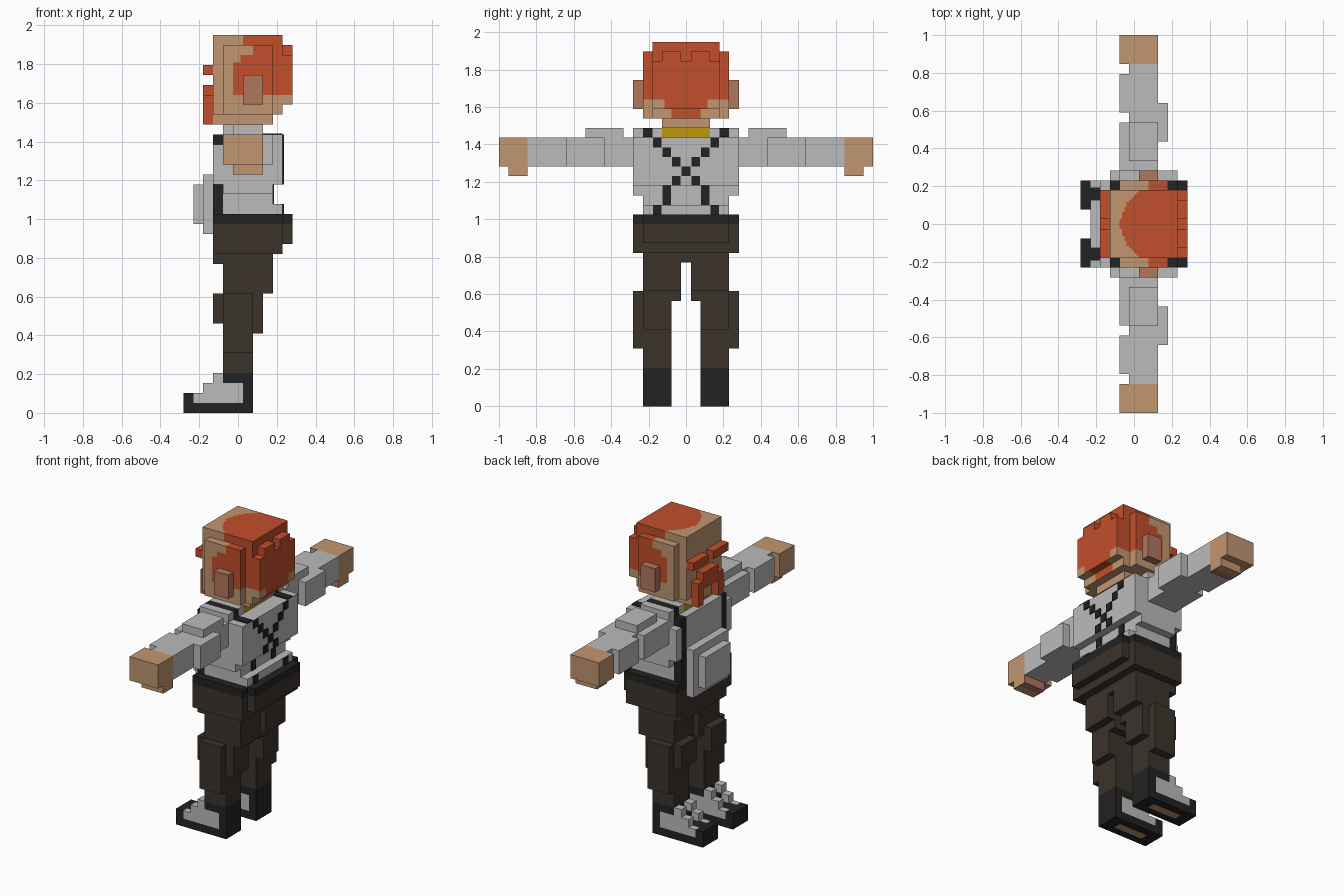
import bpy, bmesh, math
from mathutils import Vector

cube = bpy.data.objects.get("Cube")
if cube:
    bpy.data.objects.remove(cube, do_unlink=True)

U = 2 / 39          # size of one block; all boxes below are in block units


def material(name, rgb):
    lin = [((c / 255 + 0.055) / 1.055) ** 2.4 for c in rgb] + [1]
    m = bpy.data.materials.new(name)
    m.use_nodes = True
    m.diffuse_color = lin
    bsdf = next(n for n in m.node_tree.nodes if n.type == 'BSDF_PRINCIPLED')
    bsdf.inputs["Base Color"].default_value = lin
    bsdf.inputs["Roughness"].default_value = 0.9
    return m


SKIN = material("skin", (193, 150, 113))
HAIR = material("red hair", (193, 78, 43))
SHIRT = material("light grey", (187, 187, 187))
BLACK = material("black", (34, 34, 34))
PANTS = material("dark brown", (60, 51, 43))
GOLD = material("gold", (192, 151, 15))
PINK = material("rosy skin", (178, 118, 92))


def part(name, boxes, mats, rule=None, cell=0, mirror=False):
    """Boxes are (x0, x1, y0, y1, z0, z1); rule picks a material per face."""
    bm = bmesh.new()
    for b in boxes:
        verts = bmesh.ops.create_cube(bm, size=1)["verts"]
        for v in verts:
            v.co = Vector([b[2 * i] if v.co[i] < 0 else b[2 * i + 1] for i in range(3)])
        if cell:      # slice into a fine grid so that colours can change across a face
            geom = list({f for v in verts for f in v.link_faces})
            geom += list({e for v in verts for e in v.link_edges}) + verts
            for i in range(3):
                n = round((b[2 * i + 1] - b[2 * i]) / cell)
                for k in range(1, n):
                    co = Vector((0, 0, 0))
                    no = Vector((0, 0, 0))
                    co[i], no[i] = b[2 * i] + k * cell, 1
                    geom = bmesh.ops.bisect_plane(bm, geom=geom, dist=1e-5,
                                                  plane_co=co, plane_no=no)["geom"]
    bm.normal_update()
    if rule:
        for f in bm.faces:
            f.material_index = rule(f.calc_center_median(), f.normal)
    bmesh.ops.scale(bm, vec=(U, U, U), verts=bm.verts)
    me = bpy.data.meshes.new(name)
    bm.to_mesh(me)
    bm.free()
    for m in mats:
        me.materials.append(m)
    ob = bpy.data.objects.new(name, me)
    bpy.context.collection.objects.link(ob)
    if mirror:
        mod = ob.modifiers.new("mirror", 'MIRROR')
        mod.use_axis = (False, True, False)
        mod.use_clip = mod.use_mirror_merge = False
    return ob


# Head: skin with a hair cap painted over the back and crown
def hair_rule(c, n):
    ay = abs(c.y)
    if c.x > 3 and abs(n.y) < 0.5:
        low = 30 if ay < 1.5 else 31 if ay < 2.25 else 32
    else:
        low = 32
    if n.z > 0.5:
        edge = -1.4 + 0.16 * ay * ay if c.z > 37.5 else 1.5
    else:
        edge = 0.5 if c.z > 37 else 1.5 if c.z > 36 else 0.25 if c.z > 35.25 else -0.5
    return int(c.z > low and c.x > edge)


part("head", [
    (-2.5, 4.5, -3.5, 3.5, 30, 38),
    (-1.5, 3.5, 3.5, 4.5, 30, 37),
    (-1.5, 3.5, -4.5, -3.5, 30, 37),
    (-2.5, 3.5, -2.5, 2.5, 29, 30),
    (4.5, 5.5, -3.5, 3.5, 31, 36),
    (4.5, 5.5, 0.5, 2.5, 36, 37),
    (4.5, 5.5, -2.5, -0.5, 36, 37),
], [SKIN, HAIR], hair_rule, 0.25)
part("ears", [(0.5, 2.5, 4.5, 5.5, 31, 34)], [PINK], mirror=True)
part("eyebrows", [(-3.5, -2.5, 0.5, 3.5, 34, 35)], [HAIR], mirror=True)
part("moustache", [
    (-3.5, -2.5, -1.5, 1.5, 32, 33),
    (-3.5, -2.5, -2.5, 2.5, 31, 32),
    (-3.5, -2.5, 1.5, 2.5, 29, 31),
    (-3.5, -2.5, -2.5, -1.5, 29, 31),
], [HAIR])

# Torso
part("collar", [(-1.5, 2.5, -2.5, 2.5, 28, 29)], [GOLD])
part("shirt", [
    (-1.5, 4.5, -4.5, 4.5, 23, 28),
    (-1.5, 3.5, -4.5, 4.5, 21, 23),
    (-1.5, 4.5, -4.5, 4.5, 20, 21),
    (-2.5, -1.5, -3.5, 3.5, 20, 28),
    (-3.5, -2.5, -3.5, 3.5, 18, 24),
    (-4.5, -3.5, -2.5, 2.5, 19, 23),
], [SHIRT])
part("shirt_sides", [
    (-1.5, 4.5, 4.5, 5.5, 23, 28),
    (-2.5, -1.5, 4.5, 5.5, 23, 27),
    (-1.5, 3.5, 4.5, 5.5, 22, 23),
    (-1.5, 2.5, 4.5, 5.5, 28, 29),
    (-1.5, 2.5, 2.5, 3.5, 28, 29),
], [SHIRT], mirror=True)

# Braces: solid over chest and shoulder, thin crossing squares on the back
T = 0.12
part("front_braces", [
    (-2.5, -1.5, 3.5, 4.5, 20, 28),
    (-1.5, 2.5, 3.5, 4.5, 28, 29),
    (2.5, 4.5, 3.5, 4.5, 28, 28 + T),
], [BLACK], mirror=True)
crossing = [(3, 27, 28, 4.5), (2, 26, 27, 4.5), (1, 25, 26, 4.5),
            (1, 23, 24, 4.5), (2, 21, 23, 3.5), (3, 20, 21, 4.5)]
part("back_braces", [(x, x + T, y - 0.45, y + 0.45, z0, z1)
                     for y, z0, z1, x in crossing], [BLACK], mirror=True)
part("back_brace_centre", [(4.5, 4.5 + T, -0.45, 0.45, 24, 25)], [BLACK])

# Arms
part("sleeves", [
    (-0.5, 2.5, 5.5, 16.5, 25, 28),
    (-1.5, -0.5, 11.5, 15.5, 25, 28),
    (-1.5, -0.5, 5.5, 10.5, 25, 28),
    (-0.5, 2.5, 6.5, 10.5, 28, 29),
    (2.5, 3.5, 8.5, 12.5, 25, 28),
], [SHIRT], mirror=True)
part("hands", [
    (-1.5, 2.5, 16.5, 19.5, 25, 28),
    (-0.5, 2.5, 17.5, 18.5, 24, 25),
], [SKIN], mirror=True)
part("palms", [(-0.5, 2.5, 16.5, 17.5, 24, 25)], [PINK, SKIN],
     lambda c, n: int(abs(n.x) > 0.5), mirror=True)

# Belt and trousers
part("belt", [
    (-2.5, 4.5, -5.5, 5.5, 19, 20),
    (4.5, 5.5, -4.5, 4.5, 19, 20),
], [BLACK])
part("hips", [
    (-2.5, 4.5, -5.5, 5.5, 16, 19),
    (4.5, 5.5, -4.5, 4.5, 17, 19),
    (-2.5, 3.5, -4.5, 4.5, 15, 16),
], [PANTS])
part("trouser_legs", [
    (-1.5, 3.5, 0.5, 4.5, 12, 15),
    (-1.5, 2.5, 0.5, 4.5, 11, 12),
    (-1.5, 1.5, 1.5, 4.5, 4, 11),
    (-2.5, -1.5, 1.5, 4.5, 9, 12),
    (-1.5, 1.5, 4.5, 5.5, 6, 12),
    (1.5, 2.5, 1.5, 4.5, 8, 11),
], [PANTS], mirror=True)


# Shoes: black with grey side panels and a tan patch under the sole
def shoe_rule(c, n):
    if n.z < -0.5:
        return 2 if c.z < 0.5 and -4 < c.x < 0 and 2.5 < c.y < 3.5 else 0
    if abs(n.y) > 0.5:
        return int(-4.5 < c.x < 0.5 and 1 < c.z < 3)
    if n.z > 0.5 and c.z < 2.5:
        return int(c.x > -4.5 and not 2.25 < c.y < 3.75)
    return 0


part("shoes", [
    (-5.5, 1.5, 1.5, 4.5, 0, 2),
    (-1.5, 1.5, 1.5, 4.5, 2, 4),
    (-2.5, -1.5, 2.5, 3.5, 2, 3),
], [BLACK, SHIRT, SKIN], shoe_rule, 0.25, mirror=True)
part("shoe_uppers", [
    (-3.5, -1.5, 1.5, 2.5, 2, 3),
    (-3.5, -1.5, 3.5, 4.5, 2, 3),
    (-2.5, -1.5, 1.5, 2.5, 3, 4),
    (-2.5, -1.5, 3.5, 4.5, 3, 4),
], [SHIRT], mirror=True)
